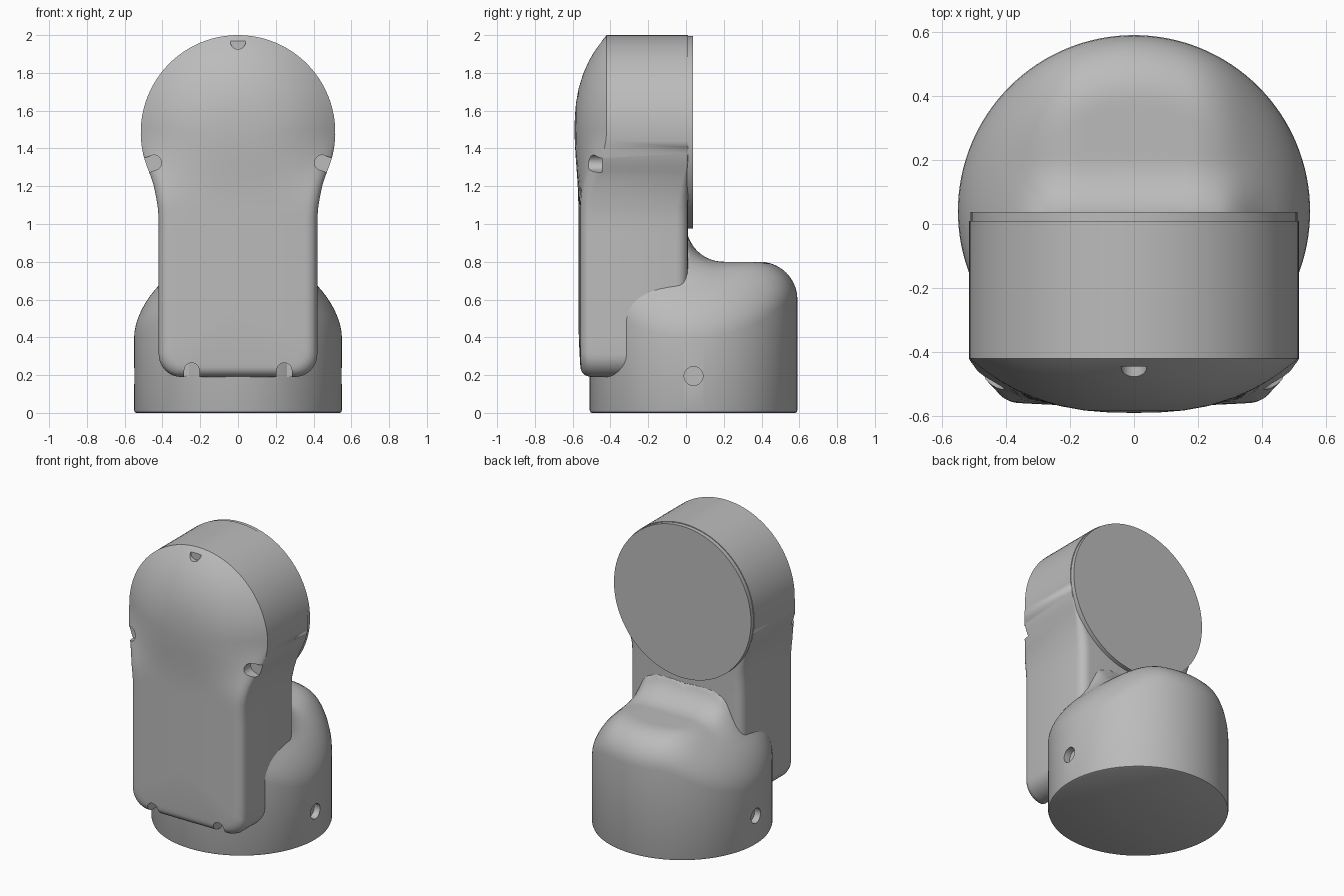
import bpy, bmesh
from math import sin, cos, pi, sqrt, radians
from mathutils import Vector, Matrix

cube = bpy.data.objects.get("Cube")
if cube:
    bpy.data.objects.remove(cube, do_unlink=True)

grey = bpy.data.materials.new("satin grey")
grey.use_nodes = True
grey.diffuse_color = (0.5, 0.5, 0.5, 1)
grey.node_tree.nodes["Principled BSDF"].inputs["Base Color"].default_value = (0.5, 0.5, 0.5, 1)

HEAD_R, HEAD_Z = 0.515, 1.485
BASE_R, BASE_Y = 0.55, 0.04


def smooth(a, b, v):
    k = min(max((v - a) / (b - a), 0), 1)
    return k * k * (3 - 2 * k)


def make_object(name, bm):
    bmesh.ops.remove_doubles(bm, verts=bm.verts, dist=0.0002)
    bmesh.ops.recalc_face_normals(bm, faces=bm.faces)
    mesh = bpy.data.meshes.new(name)
    bm.to_mesh(mesh)
    bm.free()
    ob = bpy.data.objects.new(name, mesh)
    bpy.context.collection.objects.link(ob)
    mesh.materials.append(grey)
    return ob


def loft(bm, rings):
    """Join closed rings of equal length with quads; returns the vertex rings."""
    vs = [[bm.verts.new(p) for p in ring] for ring in rings]
    for a, b in zip(vs, vs[1:]):
        for i in range(len(a)):
            j = (i + 1) % len(a)
            bm.faces.new((a[i], a[j], b[j], b[i]))
    return vs


def activate(ob):
    bpy.ops.object.select_all(action='DESELECT')
    ob.select_set(True)
    bpy.context.view_layer.objects.active = ob


def cut(ob, cutter):
    activate(ob)
    mod = ob.modifiers.new("cut", 'BOOLEAN')
    mod.operation, mod.solver, mod.object = 'DIFFERENCE', 'EXACT', cutter
    bpy.ops.object.modifier_apply(modifier=mod.name)
    bpy.data.objects.remove(cutter, do_unlink=True)


def shade(ob, angle=35):
    activate(ob)
    bpy.ops.object.shade_smooth_by_angle(angle=radians(angle))


# Arm outline: round head, pinched neck, straight sides, rounded bottom corners
def arm_outline():
    half = []
    for i in range(31):
        a = radians(90 - i * 3.8)
        half.append((HEAD_R * cos(a), HEAD_Z + HEAD_R * sin(a)))
    half += [(0.448, 1.21), (0.435, 1.15), (0.425, 1.09)]
    half += [(0.42, 1.03 - 0.09 * i) for i in range(8)]
    for i in range(9):
        a = radians(90 * i / 8)
        half.append((0.30 + 0.12 * cos(a), 0.31 - 0.12 * sin(a)))
    half += [(0.2, 0.19), (0.1, 0.19), (0, 0.19)]
    return half + [(-x, z) for x, z in half[-2:0:-1]]


def front_depth(t, z):
    """Domed head blending into a nearly flat plate with a rounded rim."""
    dome = 0.59 - 0.17 * t ** 2.6
    rim = max(0, (t - 0.86) / 0.14)
    plate = 0.57 - 0.015 * t * t - 0.055 * (1 - sqrt(max(0, 1 - rim * rim)))
    w = smooth(1.1, 1.5, z)
    return -(w * dome + (1 - w) * plate)


def arm_ring(t, y=None):
    ring = []
    for x, z in arm_outline():
        spine = min(max(z, 0.55), HEAD_Z)
        pz = spine + (z - spine) * t
        ring.append((x * t, front_depth(t, pz) if y is None else y, pz))
    return ring


def back_ring(a):
    """Back edge is rounded on the lower arm and square on the head."""
    ring = []
    for x, z in arm_outline():
        r = 0.06 * (1 - smooth(1.05, 1.4, z))
        ring.append((x * (1 - r * (1 - cos(a)) / 0.42), 0.01 - r * (1 - sin(a)), z))
    return ring


bm = bmesh.new()
steps = [0, 0.15, 0.3, 0.45, 0.6, 0.72, 0.8, 0.86, 0.9, 0.935, 0.965, 0.985, 1]
rings = [arm_ring(t) for t in steps]
rings += [back_ring(pi / 2 * i / 5) for i in range(6)]
bm.faces.new(loft(bm, rings)[-1])
arm = make_object("arm_housing", bm)

# Screw pockets: slots that open outward through the rim of the front cover
bm = bmesh.new()
for x, z, ang in [(0, 1.965, 90), (0.445, 1.325, -20), (-0.445, 1.325, 200),
                  (0.245, 0.225, -90), (-0.245, 0.225, -90)]:
    out = Vector((cos(radians(ang)), 0, sin(radians(ang))))
    side = Vector((-out.z, 0, out.x))
    slot = [out * 0.15 + side * 0.04]
    slot += [side * (0.04 * cos(pi * i / 12)) - out * (0.04 * sin(pi * i / 12)) for i in range(13)]
    slot += [out * 0.15 - side * 0.04]
    ends = [[Vector((x, y, z)) + p for p in slot] for y in (-0.8, -0.445)]
    vs = loft(bm, ends)
    bm.faces.new(vs[0])
    bm.faces.new(vs[1])
cut(arm, make_object("pocket_cutter", bm))
shade(arm)


# Base: round can whose top slopes to both sides and sweeps up into the arm
def base_height(x, y, r):
    d = abs(x) - 0.25
    slope = 0 if d < -0.08 else d if d > 0.08 else (d + 0.08) ** 2 / 0.32
    over = max(0, r - 0.35)
    edge = 0.2 - sqrt(max(0, 0.04 - over * over))
    v = min(max(0.2 - y, 0), 0.19)
    sweep = (0.2 - sqrt(0.04 - v * v)) * (1 - smooth(0.27, 0.42, abs(x)))
    return 0.8 - 0.667 * slope - edge + sweep


def base_ring(r, z=None):
    ring = []
    for i in range(128):
        a = 2 * pi * i / 128
        x, y = r * cos(a), BASE_Y + r * sin(a)
        ring.append((x, y, base_height(x, y, r) if z is None else z))
    return ring


bm = bmesh.new()
radii = [0.35 + 0.2 * cos(pi / 2 * i / 10) for i in range(11)]
radii += [0.35 * (1 - i / 18) for i in range(1, 19)]
rings = [base_ring(0.538, 0), base_ring(0.546, 0.004), base_ring(BASE_R, 0.015)]
rings += [base_ring(r) for r in radii]
bm.faces.new(loft(bm, rings)[0])
base = make_object("base_housing", bm)

# Shallow round holes on both sides of the base
bm = bmesh.new()
for s in (-1, 1):
    bmesh.ops.create_cone(bm, cap_ends=True, segments=32, radius1=0.05, radius2=0.05, depth=0.2,
                          matrix=Matrix.Translation((s * 0.605, BASE_Y, 0.195)) @ Matrix.Rotation(pi / 2, 4, 'Y'))
cut(base, make_object("hole_cutter", bm))
shade(base)

# Flat mounting disc on the back of the head
bm = bmesh.new()
bmesh.ops.create_cone(bm, cap_ends=True, segments=96, radius1=0.51, radius2=0.51, depth=0.035,
                      matrix=Matrix.Translation((0, 0.02, HEAD_Z)) @ Matrix.Rotation(pi / 2, 4, 'X'))
shade(make_object("mounting_disc", bm))
